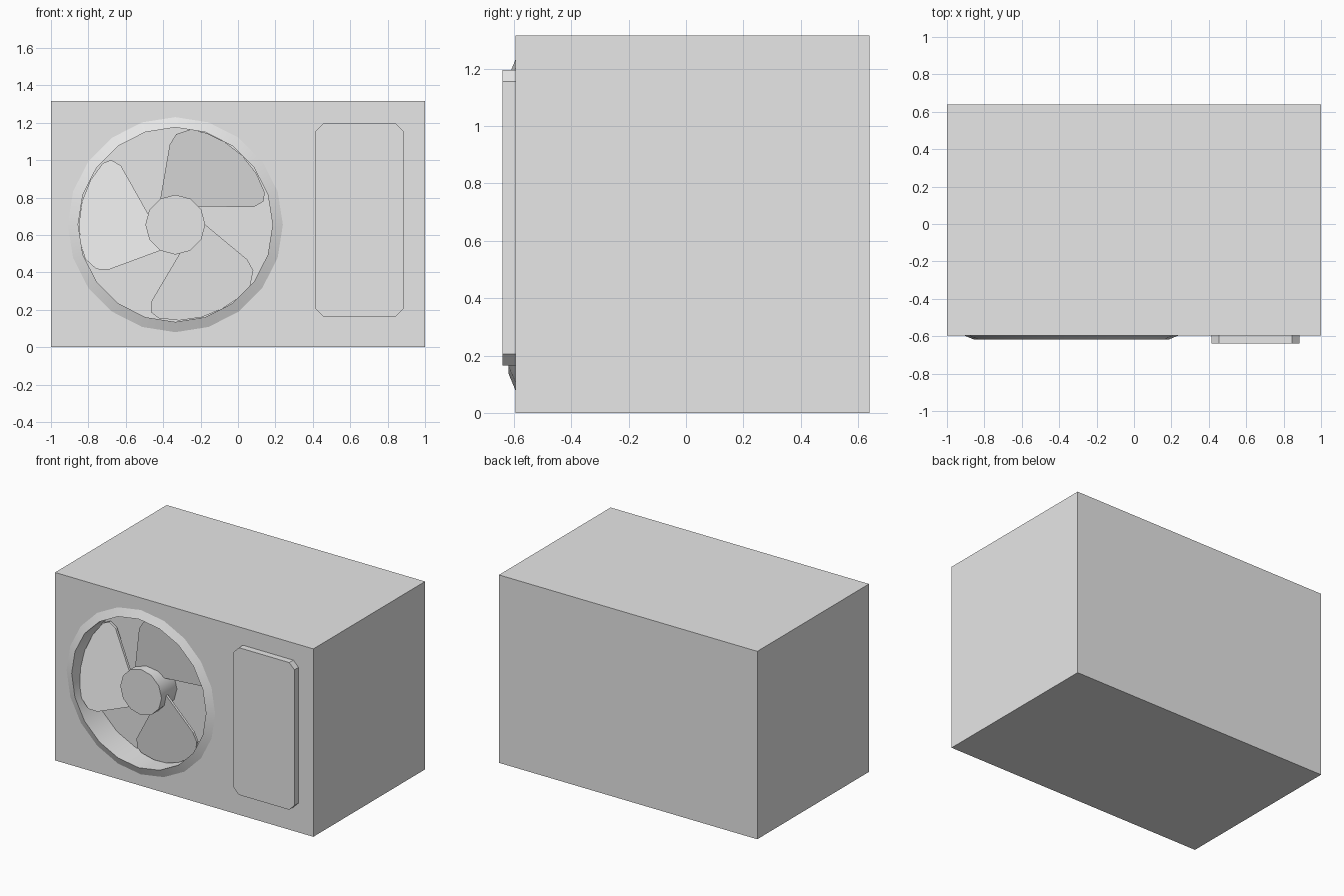
import bpy, bmesh, math
from mathutils import Matrix, Vector

if "Cube" in bpy.data.objects:
    bpy.data.objects.remove(bpy.data.objects["Cube"])

CX, CZ = -0.335, 0.655      # fan axis
FRONT, BACK = -0.595, 0.64  # casing depth
FLOOR = FRONT + 0.17        # back of the fan recess

grey = bpy.data.materials.new("light grey")
grey.diffuse_color = (0.8, 0.8, 0.8, 1)
grey.use_nodes = True
grey.node_tree.nodes["Principled BSDF"].inputs["Base Color"].default_value = grey.diffuse_color


def finish(name, bm):
    bmesh.ops.recalc_face_normals(bm, faces=bm.faces)
    mesh = bpy.data.meshes.new(name)
    bm.to_mesh(mesh)
    bm.free()
    mesh.materials.append(grey)
    obj = bpy.data.objects.new(name, mesh)
    bpy.context.collection.objects.link(obj)
    return obj


def smooth(obj, angle):
    bpy.ops.object.select_all(action='DESELECT')
    obj.select_set(True)
    bpy.context.view_layer.objects.active = obj
    bpy.ops.object.shade_smooth_by_angle(angle=math.radians(angle))


def circle(bm, r, y, sides):
    """Ring of vertices around the fan axis."""
    return [bm.verts.new((CX + r * math.cos(math.tau * i / sides), y,
                          CZ + r * math.sin(math.tau * i / sides))) for i in range(sides)]


def bridge(bm, a, b):
    n = len(a)
    return [bm.faces.new((a[i], a[(i + 1) % n], b[(i + 1) % n], b[i])) for i in range(n)]


def prism(name, outline, y0, y1):
    """Extrude an x/z outline from y0 to y1."""
    bm = bmesh.new()
    a = [bm.verts.new((x, y0, z)) for x, z in outline]
    b = [bm.verts.new((x, y1, z)) for x, z in outline]
    bridge(bm, a, b)
    bm.faces.new(a)
    bm.faces.new(b)
    return finish(name, bm)


# Casing: box with a round hole in the front, leading into the recess
bm = bmesh.new()
box = [(-1, 0), (1, 0), (1, 1.315), (-1, 1.315)]
fr = [bm.verts.new((x, FRONT, z)) for x, z in box]
bk = [bm.verts.new((x, BACK, z)) for x, z in box]
bridge(bm, fr, bk)
bm.faces.new(bk)
hole = circle(bm, 0.52, FRONT, 20)
inner = circle(bm, 0.52, FLOOR, 20)
bridge(bm, hole, inner)
bm.faces.new(inner)
# front face: each corner fans to its quarter of the hole
corners = [fr[2], fr[3], fr[0], fr[1]]
for q in range(4):
    for i in range(5):
        k = q * 5 + i
        bm.faces.new((corners[q], hole[k], hole[(k + 1) % 20]))
    bm.faces.new((corners[q], corners[(q + 1) % 4], hole[(q + 1) * 5 % 20]))
smooth(finish("casing", bm), 30)

# Sloped rim around the fan opening
bm = bmesh.new()
base = circle(bm, 0.575, FRONT, 20)
lip = circle(bm, 0.52, FRONT - 0.023, 20)
root = circle(bm, 0.52, FRONT, 20)
bridge(bm, base, lip)
bridge(bm, lip, root)
smooth(finish("fan_rim", bm), 30)

# Hub
bm = bmesh.new()
a, b = circle(bm, 0.16, FRONT, 12), circle(bm, 0.16, FLOOR, 12)
bridge(bm, a, b)
bm.faces.new(a)
bm.faces.new(b)
smooth(finish("fan_hub", bm), 35)

# Three pitched blades
BLADE = [(.08, .04), (.16, 0), (.385, -.187), (.417, -.246), (.40, -.325), (.34, -.39),
         (.25, -.45), (.14, -.495), (.02, -.512), (-.09, -.50), (-.128, -.47),
         (-.128, -.41), (.02, -.16), (.05, -.1)]
for n in range(3):
    spin = Matrix.Rotation(n * math.tau / 3, 3, 'Y')
    bm = bmesh.new()
    layers = []
    for thick in (0, 0.018):
        layer = []
        for x, z in BLADE:
            pitch = 0.2 * (x * 0.924 + z * 0.383)
            p = spin @ Vector((x, FRONT + 0.08 - pitch + thick, z))
            layer.append(bm.verts.new((p.x + CX, p.y, p.z + CZ)))
        layers.append(layer)
    bridge(bm, *layers)
    bm.faces.new(layers[0])
    bm.faces.new(layers[1])
    finish(f"fan_blade_{n + 1}", bm)

# Raised side panel with clipped corners
x0, x1, z0, z1, c = 0.415, 0.885, 0.165, 1.195, 0.04
prism("service_panel", [(x0 + c, z0), (x1 - c, z0), (x1, z0 + c), (x1, z1 - c),
                        (x1 - c, z1), (x0 + c, z1), (x0, z1 - c), (x0, z0 + c)],
      -0.64, FRONT)
